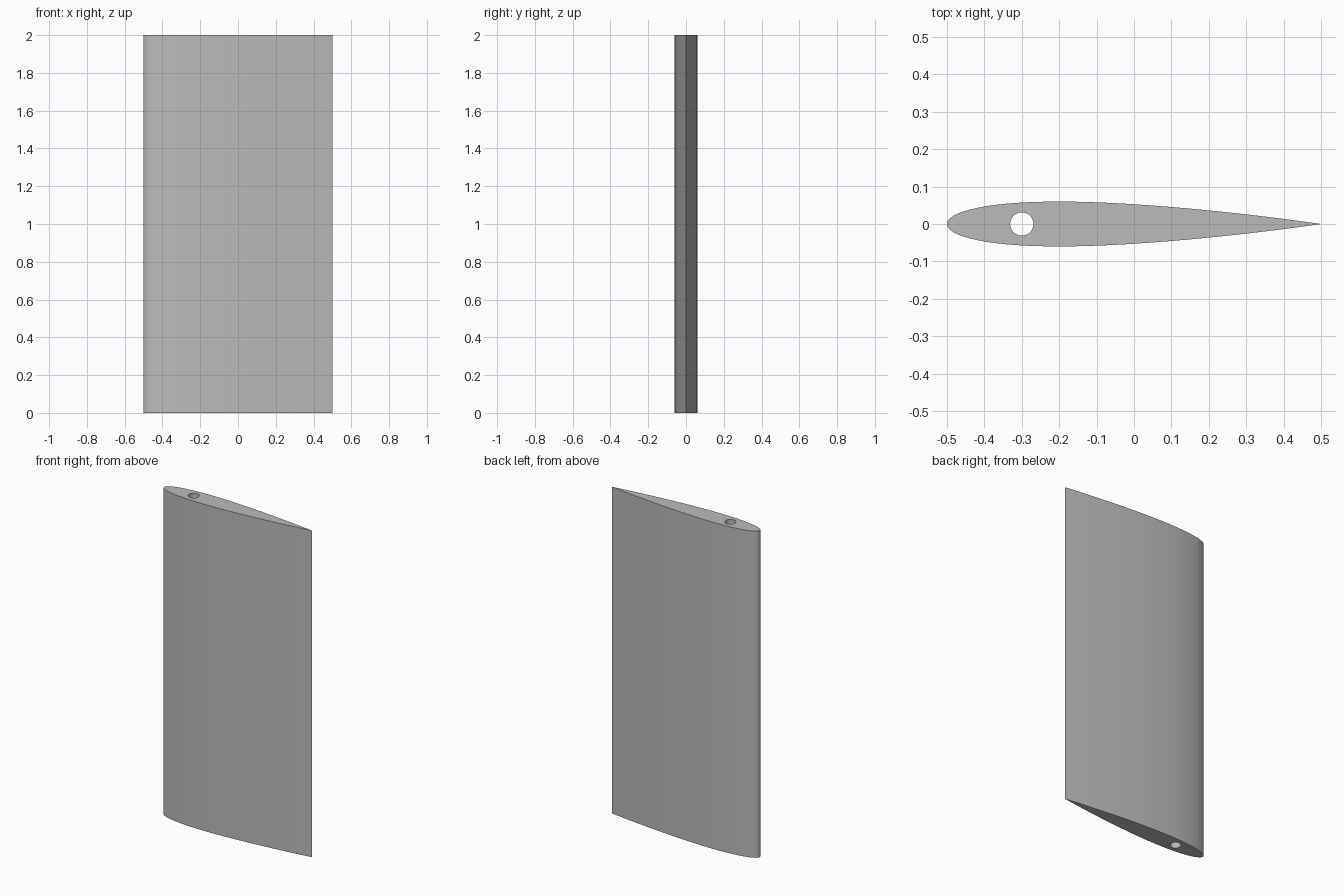
import bpy
import bmesh
from math import cos, sin, pi, sqrt

cube = bpy.data.objects.get("Cube")
if cube:
    bpy.data.objects.remove(cube, do_unlink=True)

SPAN = 2.0
THICKNESS = 0.12
STEPS = 32
HOLE_X, HOLE_RADIUS, HOLE_SIDES = -0.3, 0.031, 48

# Plain grey material
grey = bpy.data.materials.new("plain grey")
grey.use_nodes = True
colour = (0.5, 0.5, 0.5, 1)
grey.diffuse_color = colour
grey.node_tree.nodes["Principled BSDF"].inputs["Base Color"].default_value = colour


def half_thickness(t):
    """Symmetric wing section, closed to a sharp trailing edge."""
    return 5 * THICKNESS * (0.2969 * sqrt(t) - 0.126 * t - 0.3516 * t**2
                            + 0.2843 * t**3 - 0.1036 * t**4)


def add_loop(bm, points):
    verts = [bm.verts.new((x, y, 0)) for x, y in points]
    return [bm.edges.new((a, b)) for a, b in zip(verts, verts[1:] + verts[:1])]


# Section outline, with points gathered towards the leading and trailing edges
chord = [(1 - cos(pi * i / STEPS)) / 2 for i in range(STEPS + 1)]
upper = [(t - 0.5, half_thickness(t)) for t in chord]
lower = [(x, -y) for x, y in upper[-2:0:-1]]

# Round spar hole
hole = [(HOLE_X + HOLE_RADIUS * cos(2 * pi * i / HOLE_SIDES),
         HOLE_RADIUS * sin(2 * pi * i / HOLE_SIDES)) for i in range(HOLE_SIDES)]

# Fill the section around the hole and extrude it along the span
bm = bmesh.new()
edges = add_loop(bm, upper + lower) + add_loop(bm, hole)
bmesh.ops.triangle_fill(bm, edges=edges, use_beauty=True)
result = bmesh.ops.extrude_face_region(bm, geom=bm.faces[:], use_keep_orig=True)
top = [v for v in result["geom"] if isinstance(v, bmesh.types.BMVert)]
bmesh.ops.translate(bm, verts=top, vec=(0, 0, SPAN))
bmesh.ops.recalc_face_normals(bm, faces=bm.faces[:])

mesh = bpy.data.meshes.new("wing_section")
bm.to_mesh(mesh)
bm.free()
mesh.materials.append(grey)
wing = bpy.data.objects.new("wing_section", mesh)
bpy.context.collection.objects.link(wing)
